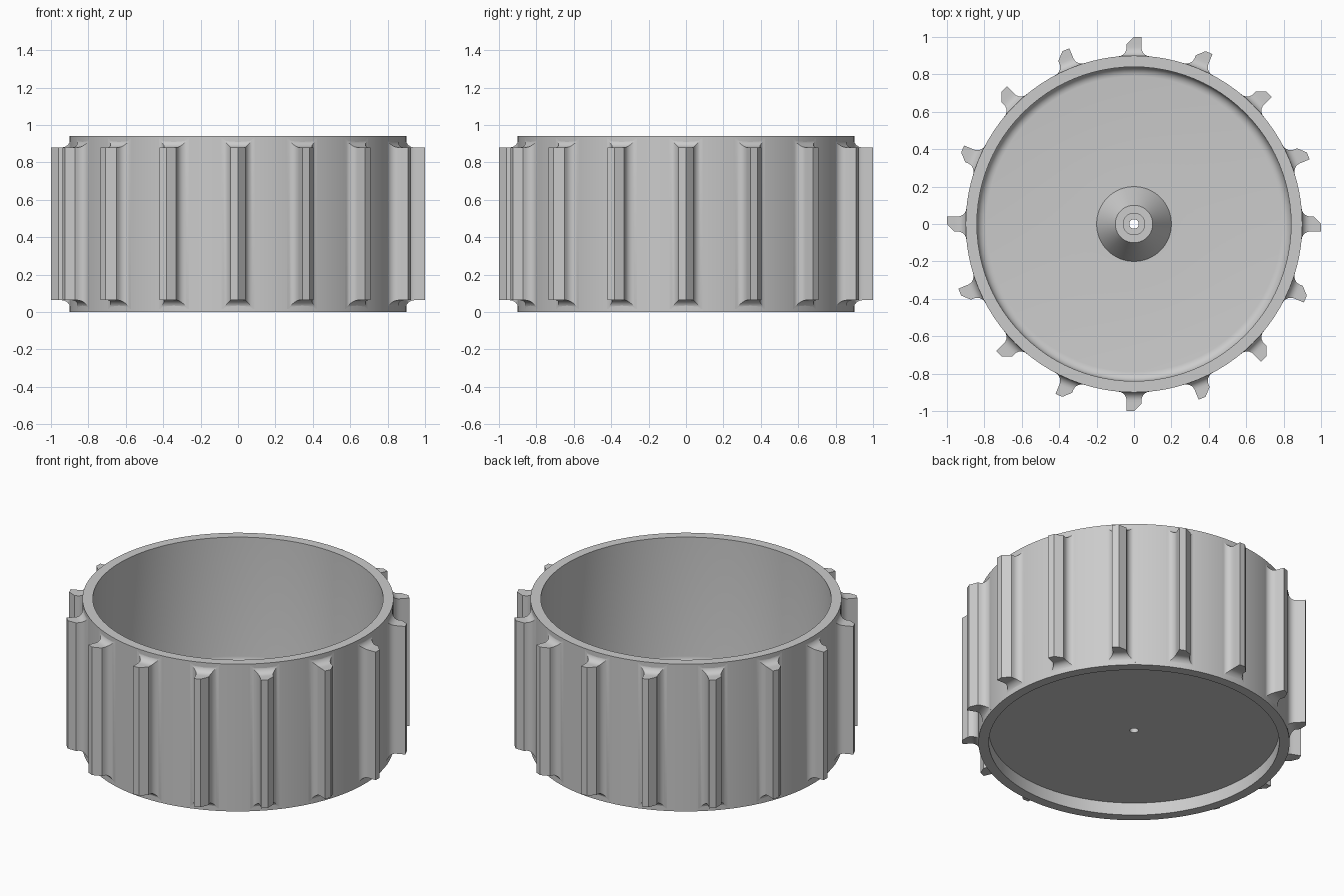
import bpy, bmesh, math

if "Cube" in bpy.data.objects:
    bpy.data.objects.remove(bpy.data.objects["Cube"])

grey = bpy.data.materials.new("light grey plastic")
grey.diffuse_color = (0.6, 0.6, 0.6, 1)
grey.use_nodes = True
grey.node_tree.nodes["Principled BSDF"].inputs["Base Color"].default_value = grey.diffuse_color


def finish(bm, name, angle):
    bmesh.ops.recalc_face_normals(bm, faces=bm.faces)
    me = bpy.data.meshes.new(name)
    bm.to_mesh(me)
    bm.free()
    ob = bpy.data.objects.new(name, me)
    me.materials.append(grey)
    bpy.context.collection.objects.link(ob)
    bpy.ops.object.select_all(action='DESELECT')
    ob.select_set(True)
    bpy.context.view_layer.objects.active = ob
    bpy.ops.object.shade_smooth_by_angle(angle=math.radians(angle))
    return ob


def lathe(name, profile, n):
    """Revolve a closed (radius, z) profile around z."""
    bm = bmesh.new()
    rings = []
    for k in range(n):
        a = 2 * math.pi * k / n
        rings.append([bm.verts.new((r * math.cos(a), r * math.sin(a), z)) for r, z in profile])
    m = len(profile)
    for k in range(n):
        p, q = rings[k], rings[(k + 1) % n]
        for i in range(m):
            j = (i + 1) % m
            bm.faces.new((p[i], q[i], q[j], p[j]))
    return finish(bm, name, 30)


# Drum: rim, recessed floor with inner fillet, conical hub with axle hole
fillet = [(0.79 + 0.05 * math.cos(t), 0.18 - 0.05 * math.sin(t))
          for t in (i * math.pi / 12 for i in range(7))]
profile = [(0.025, 0.08), (0.84, 0.08), (0.84, 0), (0.90, 0), (0.90, 0.94), (0.84, 0.94)]
profile += fillet
profile += [(0.20, 0.13), (0.10, 0.30), (0.06, 0.30), (0.06, 0.32), (0.025, 0.32)]
lathe("wheel_drum", profile, 96)

# Treads: stacked rectangular layers (radius, y min, y max, z min, z max)
W, Z0, Z1, F = 0.04, 0.063, 0.88, 0.047
layers = [(0.87, -W - F, W + F, Z0 - F, Z1 + F)]
for i in range(7):
    t = i * math.pi / 12
    o = F * (1 - math.sin(t))
    layers.append((0.896 + F * (1 - math.cos(t)), -W - o, W + o, Z0 - o, Z1 + o))
layers += [(0.96, -W, W, Z0, Z1), (1.0, -W, 0, Z0, Z1)]


def tread(index, count):
    a = 2 * math.pi * index / count
    c, s = math.cos(a), math.sin(a)
    bm = bmesh.new()
    loops = []
    for r, y0, y1, z0, z1 in layers:
        loops.append([bm.verts.new((r * c - y * s, r * s + y * c, z))
                      for y, z in ((y0, z0), (y1, z0), (y1, z1), (y0, z1))])
    for p, q in zip(loops, loops[1:]):
        for i in range(4):
            j = (i + 1) % 4
            bm.faces.new((p[i], p[j], q[j], q[i]))
    bm.faces.new(loops[0])
    bm.faces.new(loops[-1])
    finish(bm, f"tread_{index + 1}", 30)


for k in range(16):
    tread(k, 16)
